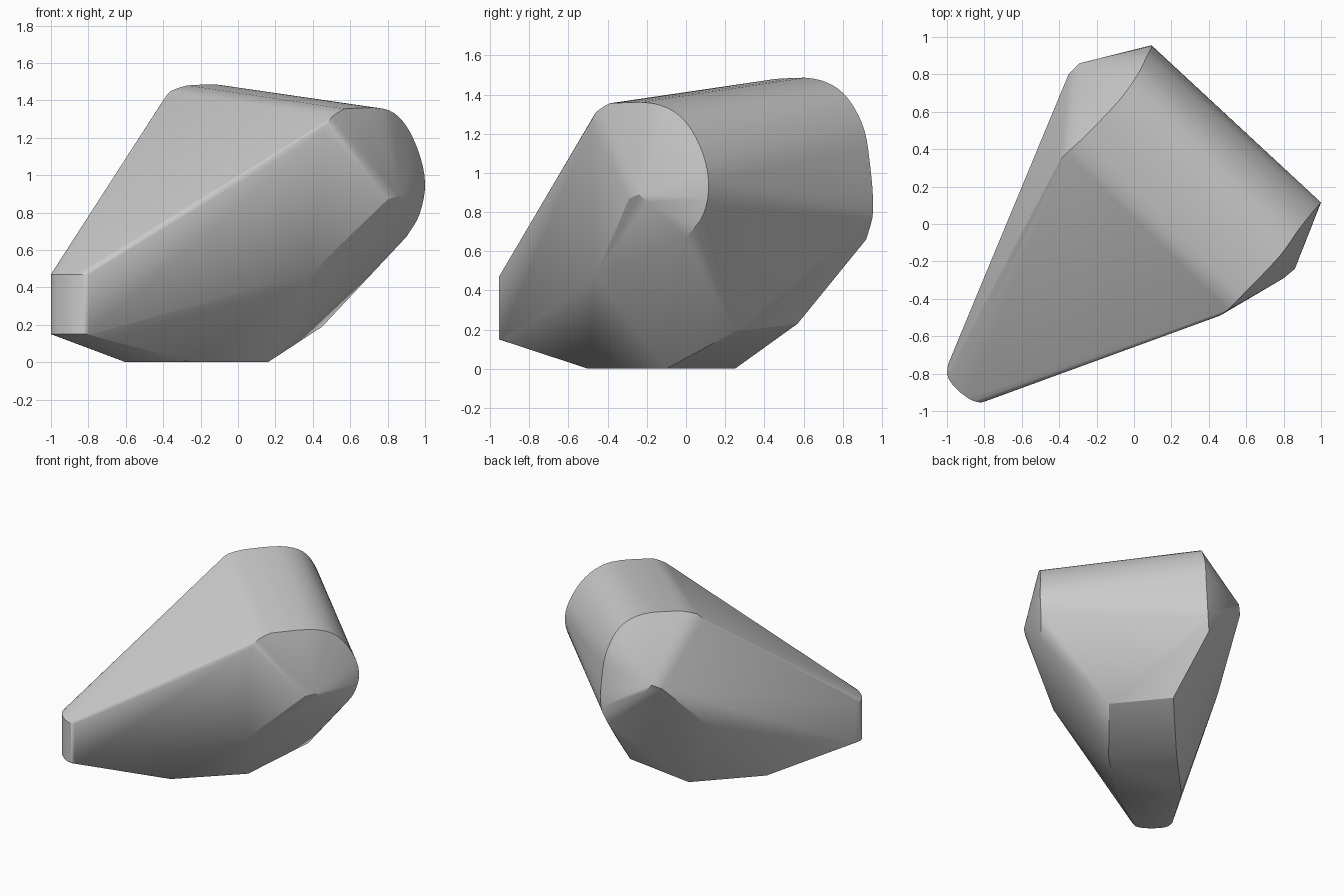
import bpy
import bmesh
import math
from mathutils import Vector
from mathutils.geometry import interpolate_bezier

cube = bpy.data.objects.get("Cube")
if cube:
    bpy.data.objects.remove(cube, do_unlink=True)


def smooth_path(points, steps=4):
    """Smooth curve passing through the given points."""
    pts = [Vector(p) for p in points]
    result = [pts[0]]
    for i in range(len(pts) - 1):
        a, b = pts[i], pts[i + 1]
        before, after = pts[max(i - 1, 0)], pts[min(i + 2, len(pts) - 1)]
        reach = (b - a).length / 3
        h1 = a + (b - before).normalized() * reach
        h2 = b - (after - a).normalized() * reach
        result += interpolate_bezier(a, h1, h2, b, steps + 1)[1:]
    return result


# Rounded rims at the two ends of the broad back
right_rim = smooth_path([
    (0.57, -0.39, 1.355), (0.78, -0.17, 1.355), (0.88, -0.03, 1.29),
    (0.96, 0.07, 1.14), (1.0, 0.115, 0.96), (0.97, 0.09, 0.79), (0.90, 0.0, 0.67)])
left_rim = smooth_path([
    (-0.27, 0.46, 1.48), (-0.08, 0.66, 1.48), (0.02, 0.80, 1.41),
    (0.07, 0.90, 1.25), (0.09, 0.935, 1.08), (0.09, 0.955, 0.80), (0.05, 0.92, 0.66)])

# Small rounded shoulders where the rims meet the long top slope
shoulders = smooth_path([(0.46, -0.49, 1.24), (0.50, -0.46, 1.31), (0.57, -0.39, 1.355)], 2)
shoulders += smooth_path([(-0.40, 0.34, 1.40), (-0.36, 0.38, 1.45), (-0.27, 0.46, 1.48)], 2)

# Blunt cheek tips and the lower side corners
cheeks = [(0.80, -0.29, 0.87), (0.86, -0.24, 0.89), (0.87, -0.20, 0.85),
          (-0.35, 0.80, 1.00), (-0.29, 0.86, 1.04), (-0.25, 0.87, 0.98)]
sides = [(0.39, -0.46, 0.475), (0.42, -0.32, 0.475),
         (-0.49, 0.375, 0.56), (-0.36, 0.405, 0.56)]

# Flat base and the lower back edge
base = [(-0.25, -0.50, 0), (0.16, -0.10, 0), (-0.20, 0.25, 0), (-0.60, -0.17, 0)]
back = [(0.45, 0.25, 0.19), (0.10, 0.57, 0.23)]

# Upright rounded nose
outline = smooth_path([(-0.99, -0.74, 0), (-1.0, -0.80, 0), (-0.97, -0.86, 0),
                       (-0.89, -0.93, 0), (-0.82, -0.955, 0), (-0.77, -0.935, 0)], 2)
nose = [(p.x, p.y, z) for p in outline for z in (0.15, 0.47)]

# Wrap one tight skin around all parts
bm = bmesh.new()
for p in right_rim + left_rim + shoulders + cheeks + sides + base + back + nose:
    bm.verts.new(p)
hull = bmesh.ops.convex_hull(bm, input=bm.verts)
spare = {g for g in hull["geom_interior"] + hull["geom_unused"]
         if isinstance(g, bmesh.types.BMVert)}
bmesh.ops.delete(bm, geom=list(spare), context="VERTS")
bmesh.ops.remove_doubles(bm, verts=bm.verts, dist=0.004)
bmesh.ops.dissolve_limit(bm, angle_limit=math.radians(1.5), verts=bm.verts, edges=bm.edges)
bmesh.ops.recalc_face_normals(bm, faces=bm.faces)
mesh = bpy.data.meshes.new("faceted_body")
bm.to_mesh(mesh)
bm.free()
body = bpy.data.objects.new("faceted_body", mesh)
bpy.context.collection.objects.link(body)

# Plain grey
grey = bpy.data.materials.new("plain_grey")
grey.use_nodes = True
colour = (0.6, 0.6, 0.6, 1)
grey.diffuse_color = colour
grey.node_tree.nodes["Principled BSDF"].inputs["Base Color"].default_value = colour
mesh.materials.append(grey)

# Soft curves with crisp main edges
bpy.ops.object.select_all(action="DESELECT")
body.select_set(True)
bpy.context.view_layer.objects.active = body
bpy.ops.object.shade_smooth_by_angle(angle=math.radians(25))
